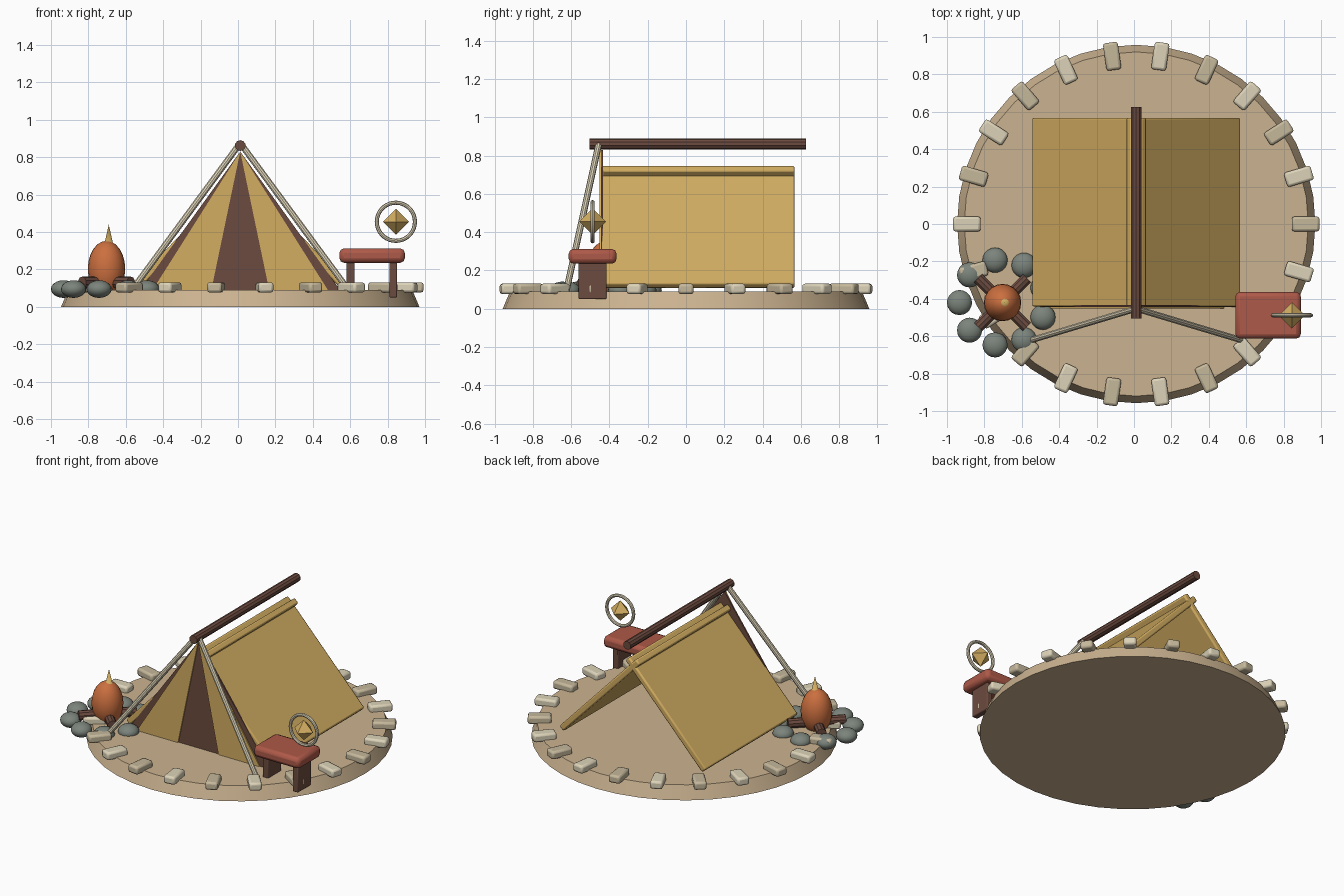
import bpy, bmesh, math
from mathutils import Vector

if "Cube" in bpy.data.objects:
    bpy.data.objects.remove(bpy.data.objects["Cube"])

CX = 0.012  # axis of the camp platform


def mat(name, r, g, b):
    m = bpy.data.materials.new(name)
    m.diffuse_color = (r, g, b, 1)
    m.use_nodes = True
    m.node_tree.nodes["Principled BSDF"].inputs["Base Color"].default_value = m.diffuse_color
    return m


SAND = mat("sand", .60, .45, .28)
CREAM = mat("cream", .72, .65, .48)
STONE = mat("pale_stone", .56, .48, .33)
CLOTH = mat("gold_cloth", .65, .42, .12)
WOOD = mat("dark_wood", .15, .07, .05)
FLAME = mat("flame", .60, .16, .05)
RED = mat("red", .42, .10, .065)
ROCK = mat("rock", .20, .23, .20)


def finish(name, m, smooth=True):
    o = bpy.context.object
    o.name = name
    o.data.materials.append(m)
    if smooth:
        bpy.ops.object.shade_smooth_by_angle(angle=math.radians(35))
    return o


def box(name, loc, size, m, rot=(0, 0, 0), bevel=0.0):
    bpy.ops.mesh.primitive_cube_add(size=1, location=loc, rotation=rot)
    o = bpy.context.object
    o.scale = size
    bpy.ops.object.transform_apply(location=False, rotation=False, scale=True)
    if bevel:
        b = o.modifiers.new("bevel", 'BEVEL')
        b.width, b.segments = bevel, 2
    return finish(name, m)


def rod(name, a, b, r, m, sides=10):
    a, b = Vector(a), Vector(b)
    d = b - a
    bpy.ops.mesh.primitive_cylinder_add(vertices=sides, radius=r, depth=d.length, location=(a + b) / 2,
                                        rotation=d.to_track_quat('Z', 'Y').to_euler())
    return finish(name, m)


def ball(name, loc, size, m):
    bpy.ops.mesh.primitive_uv_sphere_add(segments=20, ring_count=12, radius=1, location=loc)
    bpy.context.object.scale = size
    return finish(name, m)


def sheet(name, pts, y0, y1, m):
    """Thin upright cloth from an (x, z) outline."""
    bm = bmesh.new()
    f = bm.faces.new([bm.verts.new((CX + x, y0, z)) for x, z in pts])
    ext = bmesh.ops.extrude_face_region(bm, geom=[f])
    bmesh.ops.translate(bm, vec=(0, y1 - y0, 0),
                        verts=[v for v in ext["geom"] if isinstance(v, bmesh.types.BMVert)])
    bmesh.ops.recalc_face_normals(bm, faces=bm.faces)
    me = bpy.data.meshes.new(name)
    bm.to_mesh(me)
    bm.free()
    o = bpy.data.objects.new(name, me)
    bpy.context.collection.objects.link(o)
    me.materials.append(m)


# Sandy platform
bpy.ops.mesh.primitive_cone_add(vertices=40, radius1=.958, radius2=.92, depth=.09, location=(CX, 0, .045))
finish("platform", SAND)

# Border of paving stones
for i in range(22):
    a = math.tau * i / 22
    box(f"border_stone_{i}", (CX + .906 * math.cos(a), .906 * math.sin(a), .104), (.148, .08, .055),
        STONE if i % 2 == 0 else CREAM, (0, 0, a), .014)

# Tent roof panels, crossing slightly at the ridge, and front poles
tilt = math.radians(46.5)
for s, side in ((-1, "left"), (1, "right")):
    box(f"roof_{side}", (CX + s * .252, .063, .4275), (.85, 1.01, .042), CLOTH, (0, s * tilt, 0), .01)
    rod(f"front_pole_{side}", (CX + s * .008, -.455, .865), (CX + s * .575, -.625, .095), .017, CREAM)
    sheet(f"door_flap_{side}", [(s * .155, .088), (s * .47, .088), (0, .83)], -.452, -.444, CLOTH)

# Dark front cloth and ridge beam
sheet("tent_front", [(-.535, .088), (.535, .088), (0, .83)], -.444, -.434, WOOD)
rod("ridge_beam", (CX, -.505, .862), (CX, .626, .862), .029, WOOD)

# Campfire: rock ring, crossed logs, flame
FX, FY = -.703, -.42
for i in range(9):
    a = math.pi + math.tau * i / 9
    ball(f"fire_rock_{i}", (FX + .23 * math.cos(a), FY + .23 * math.sin(a), .095), (.067, .067, .047), ROCK)
for i, s in enumerate((-1, 1)):
    rod(f"log_{i}", (FX - .13, FY - s * .13, .13), (FX + .13, FY + s * .13, .13), .032, WOOD)
ball("flame_body", (FX, FY, .203), (.1, .1, .15), FLAME)
bpy.ops.mesh.primitive_cone_add(vertices=12, radius1=.045, depth=.2, location=(FX + .012, FY, .34))
finish("flame_tip", CLOTH)

# Bench
box("bench_seat", (.717, -.488, .274), (.35, .25, .077), RED, bevel=.025)
for x, n in ((.602, "inner"), (.83, "outer")):
    box(f"bench_leg_{n}", (x, -.488, .15), (.042, .147, .2), WOOD, bevel=.006)

# Ring ornament with a faceted gem
bpy.ops.mesh.primitive_torus_add(location=(.844, -.488, .455), rotation=(math.pi / 2, 0, 0), major_radius=.102,
                                 minor_radius=.011, major_segments=36, minor_segments=8)
finish("ornament_ring", CREAM)
bm = bmesh.new()
ring = [bm.verts.new((.07 * x, .07 * y, 0)) for x, y in ((1, 0), (0, 1), (-1, 0), (0, -1))]
for z in (.07, -.07):
    tip = bm.verts.new((0, 0, z))
    for i in range(4):
        bm.faces.new((ring[i], ring[(i + 1) % 4], tip))
bmesh.ops.recalc_face_normals(bm, faces=bm.faces)
gem = bpy.data.objects.new("gem", bpy.data.meshes.new("gem"))
bm.to_mesh(gem.data)
bm.free()
gem.location = (.844, -.488, .455)
gem.data.materials.append(CLOTH)
bpy.context.collection.objects.link(gem)
